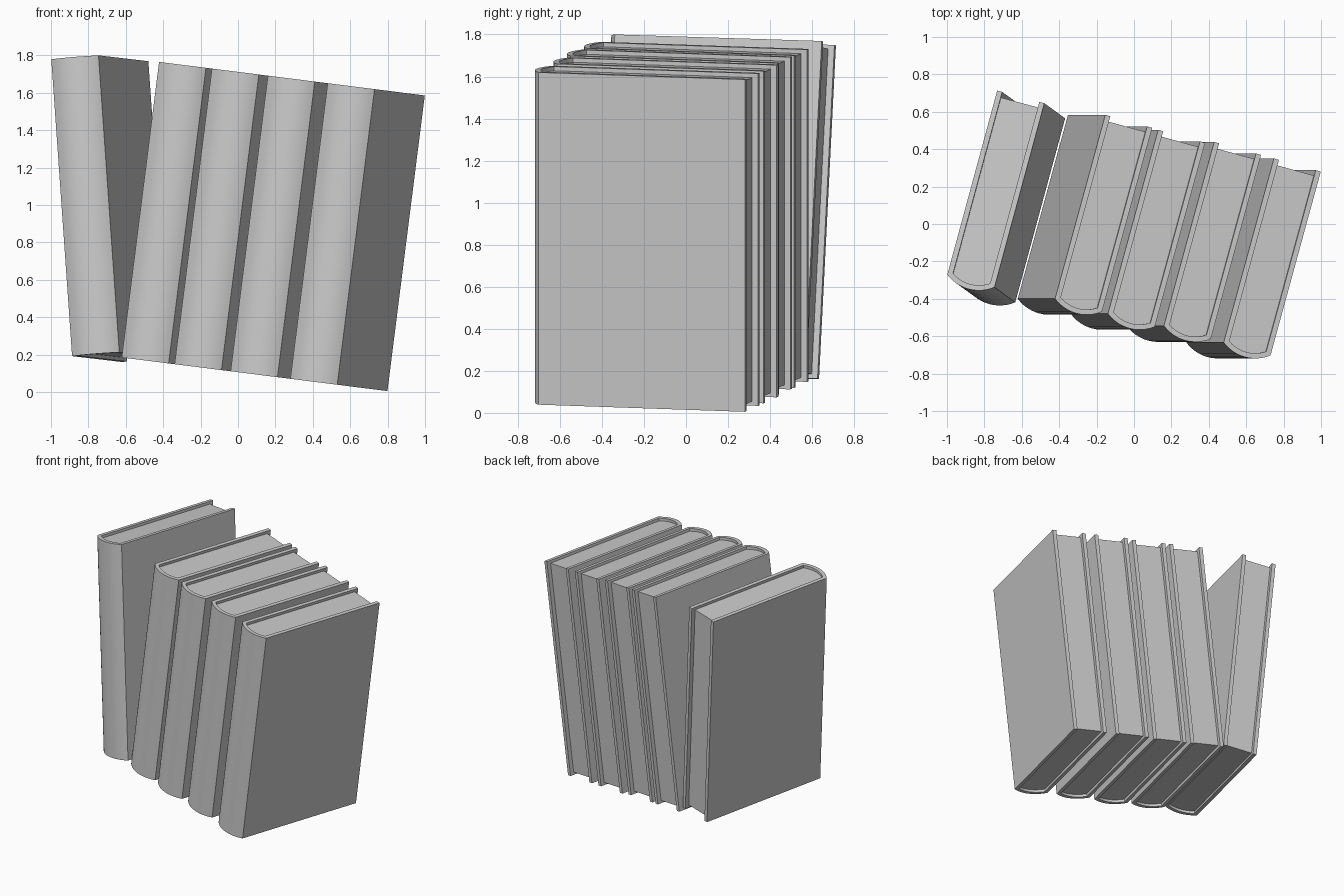
import bpy
import math
from mathutils import Matrix, Vector

if "Cube" in bpy.data.objects:
    bpy.data.objects.remove(bpy.data.objects["Cube"], do_unlink=True)

WIDTH, DEPTH, HEIGHT = 0.262, 1.02, 1.593
BOARD = 0.028      # cover thickness
BULGE = 0.045      # how far the spine rounds out
LIP = 0.02         # cover overhang around the pages
SEGMENTS = 12

grey = bpy.data.materials.new("plain_grey")
grey.use_nodes = True
colour = (0.6, 0.6, 0.6, 1)
grey.diffuse_color = colour
grey.node_tree.nodes["Principled BSDF"].inputs["Base Color"].default_value = colour


def spine_arc(inset):
    """Rounded spine curve from left to right, moved inwards by inset."""
    half = WIDTH / 2
    radius = (half ** 2 + BULGE ** 2) / (2 * BULGE)
    centre = radius - BULGE
    r = radius - inset
    reach = math.asin((half - inset) / r)
    angles = [reach * (2 * i / SEGMENTS - 1) for i in range(SEGMENTS + 1)]
    return [(r * math.sin(a), centre - r * math.cos(a)) for a in angles]


def extrude_profile(name, profile, bottom, top, matrix):
    """Upright prism from a closed counter-clockwise outline."""
    n = len(profile)
    verts = [(x, y, z) for z in (bottom, top) for x, y in profile]
    faces = [tuple(reversed(range(n))), tuple(range(n, 2 * n))]
    faces += [(i, (i + 1) % n, (i + 1) % n + n, i + n) for i in range(n)]
    mesh = bpy.data.meshes.new(name)
    mesh.from_pydata(verts, [], faces)
    mesh.materials.append(grey)
    obj = bpy.data.objects.new(name, mesh)
    bpy.context.collection.objects.link(obj)
    obj.matrix_world = matrix
    bpy.ops.object.select_all(action="DESELECT")
    obj.select_set(True)
    bpy.context.view_layer.objects.active = obj
    bpy.ops.object.shade_smooth_by_angle(angle=math.radians(25))


def make_book(name, matrix):
    half, inner = WIDTH / 2, WIDTH / 2 - BOARD
    # Wraparound cover: outer spine, right board, inner spine, left board
    cover = spine_arc(0) + [(half, DEPTH), (inner, DEPTH)]
    cover += spine_arc(BOARD)[::-1] + [(-inner, DEPTH), (-half, DEPTH)]
    extrude_profile(name + "_cover", cover, 0, HEIGHT, matrix)
    # Page block
    pages = spine_arc(BOARD) + [(inner, DEPTH - 1.5 * LIP), (-inner, DEPTH - 1.5 * LIP)]
    extrude_profile(name + "_pages", pages, LIP, HEIGHT - LIP, matrix)


def turn(degrees, axis):
    return Matrix.Rotation(math.radians(degrees), 4, axis)


# Row of four books leaning together to the right
row = Matrix.Translation((0.405, -0.668, 0.055)) @ turn(7.2, "Y") @ turn(-15.4, "Z")
shifts = [(0, 0), (-0.022, 0), (-0.018, -0.0175), (-0.002, -0.016)]
for i, (dx, dy) in enumerate(shifts):
    place = Matrix.Translation(Vector((dx - 0.312 * i, dy, 0)))
    make_book(f"row_book_{i + 1}", row @ place)

# Single book leaning the other way
lone = Matrix.Translation((-0.761, -0.385, 0.2025))
lone = lone @ turn(-2.9, "X") @ turn(-4, "Y") @ turn(-15.2, "Z")
make_book("lone_book", lone)
